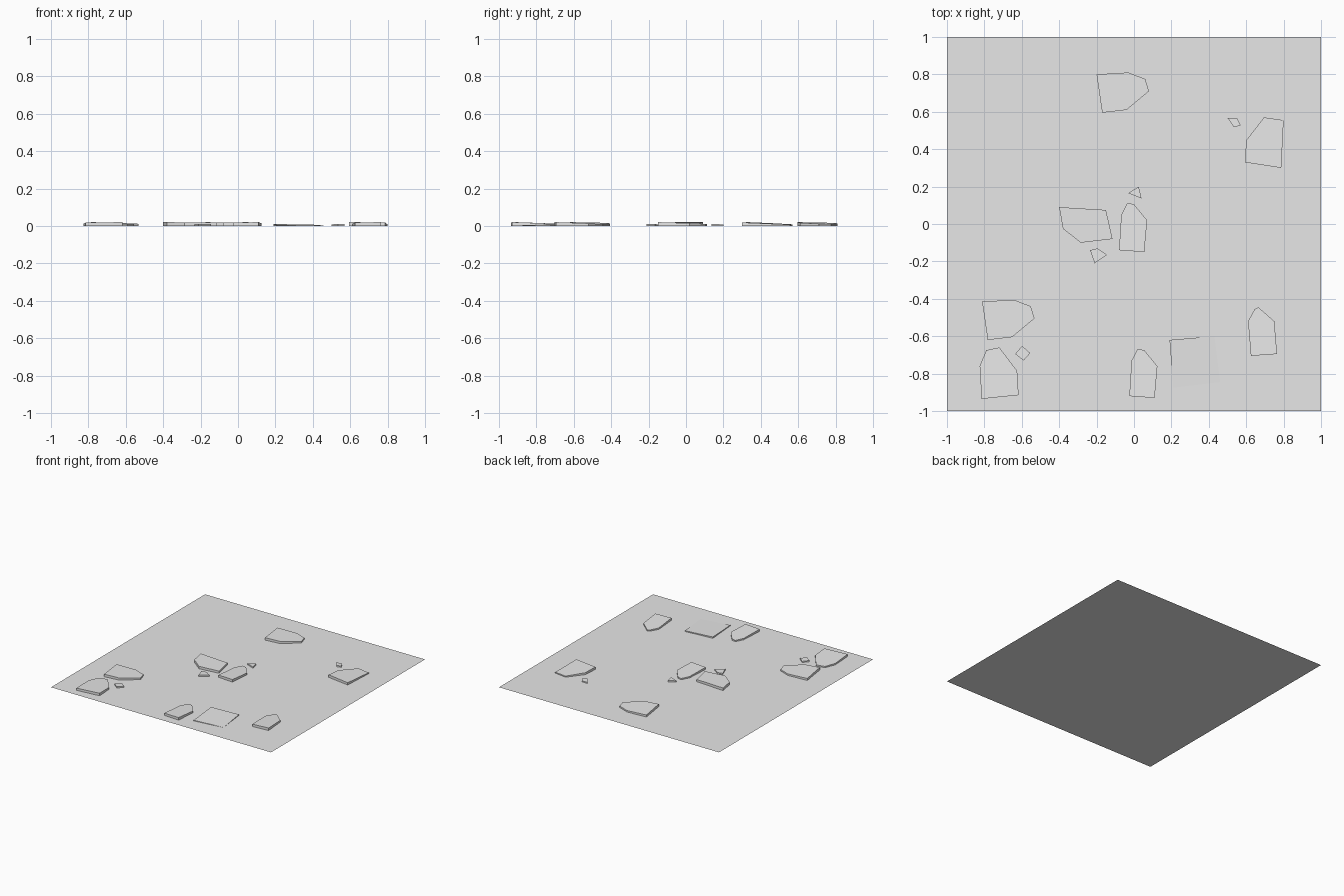
import bpy
import bmesh
from mathutils import Vector

cube = bpy.data.objects.get("Cube")
if cube:
    bpy.data.objects.remove(cube, do_unlink=True)

# One pale stone colour for everything
stone = bpy.data.materials.new("pale_stone")
stone.use_nodes = True
stone.diffuse_color = (0.8, 0.8, 0.8, 1)
stone.node_tree.nodes["Principled BSDF"].inputs["Base Color"].default_value = (0.8, 0.8, 0.8, 1)


def finish(name, bm):
    mesh = bpy.data.meshes.new(name)
    bm.to_mesh(mesh)
    bm.free()
    mesh.materials.append(stone)
    obj = bpy.data.objects.new(name, mesh)
    bpy.context.collection.objects.link(obj)
    return obj


def slab(name, outline, at=(0, 0), high=0.021, low=0.013, down=(0, 1)):
    """Upright-sided stone whose flat top sinks from high to low towards down."""
    bm = bmesh.new()
    direction = Vector(down)
    pts = [Vector(p) + Vector(at) for p in outline]
    reach = [p.dot(direction) for p in pts]
    first, span = min(reach), max(reach) - min(reach)
    base = bm.faces.new([bm.verts.new((p.x, p.y, 0)) for p in pts])
    base.normal_update()
    if base.normal.z < 0:
        base.normal_flip()
    top = bmesh.ops.extrude_face_region(bm, geom=[base])["geom"]
    for v in (g for g in top if isinstance(g, bmesh.types.BMVert)):
        t = (v.co.xy.dot(direction) - first) / span
        v.co.z = high + (low - high) * t
    bmesh.ops.recalc_face_normals(bm, faces=bm.faces)
    return finish(name, bm)


# Ground sheet
bm = bmesh.new()
bmesh.ops.create_grid(bm, x_segments=1, y_segments=1, size=1)
finish("ground", bm)

# Wide stones with one clipped side
wide = [(-0.2, 0.8), (-0.03, 0.81), (0.06, 0.775), (0.08, 0.71), (-0.04, 0.61), (-0.17, 0.595)]
slab("wide_stone_back", wide, down=(1, 1), low=0.011)
slab("wide_stone_left", wide, (-0.612, -1.215), down=(1, 1), low=0.011)

# Tall stones with a pointed end
tall = [(-0.08, -0.14), (-0.068, 0.05), (-0.035, 0.113), (0, 0.105), (0.07, 0.02), (0.055, -0.15)]
slab("tall_stone_middle", tall, down=(-0.5, 1), low=0.01)
slab("tall_stone_front", tall, (0.055, -0.78), down=(-0.5, 1), low=0.01)
slab("tall_stone_right", [(0.625, -0.705), (0.61, -0.52), (0.645, -0.455), (0.665, -0.445),
                          (0.75, -0.52), (0.765, -0.695)], down=(-0.5, 1), low=0.01)

# Single large stones
slab("large_stone_right", [(0.593, 0.33), (0.6, 0.447), (0.695, 0.57), (0.8, 0.555), (0.787, 0.3)],
     down=(0.4, 1), low=0.008)
slab("large_stone_middle", [(-0.4, 0.09), (-0.15, 0.075), (-0.115, -0.08), (-0.285, -0.1), (-0.38, -0.025)],
     low=0.018, down=(1, 0))
slab("large_stone_left", [(-0.815, -0.935), (-0.825, -0.76), (-0.79, -0.675), (-0.72, -0.66),
                          (-0.625, -0.785), (-0.617, -0.915)], down=(-0.5, 1), low=0.01)
slab("sunken_stone", [(0.19, -0.62), (0.43, -0.6), (0.46, -0.845), (0.21, -0.875)],
     high=0.011, low=0.001, down=(1, -1))

# Pebbles
pebbles = {
    "back": [(0.5, 0.567), (0.55, 0.567), (0.57, 0.527), (0.535, 0.517)],
    "middle": [(-0.03, 0.165), (0.025, 0.2), (0.04, 0.137)],
    "centre": [(-0.235, -0.14), (-0.195, -0.13), (-0.145, -0.165), (-0.21, -0.21)],
    "left": [(-0.635, -0.695), (-0.598, -0.652), (-0.555, -0.69), (-0.59, -0.73)],
}
for place, outline in pebbles.items():
    slab("pebble_" + place, outline, high=0.011, low=0.009)
